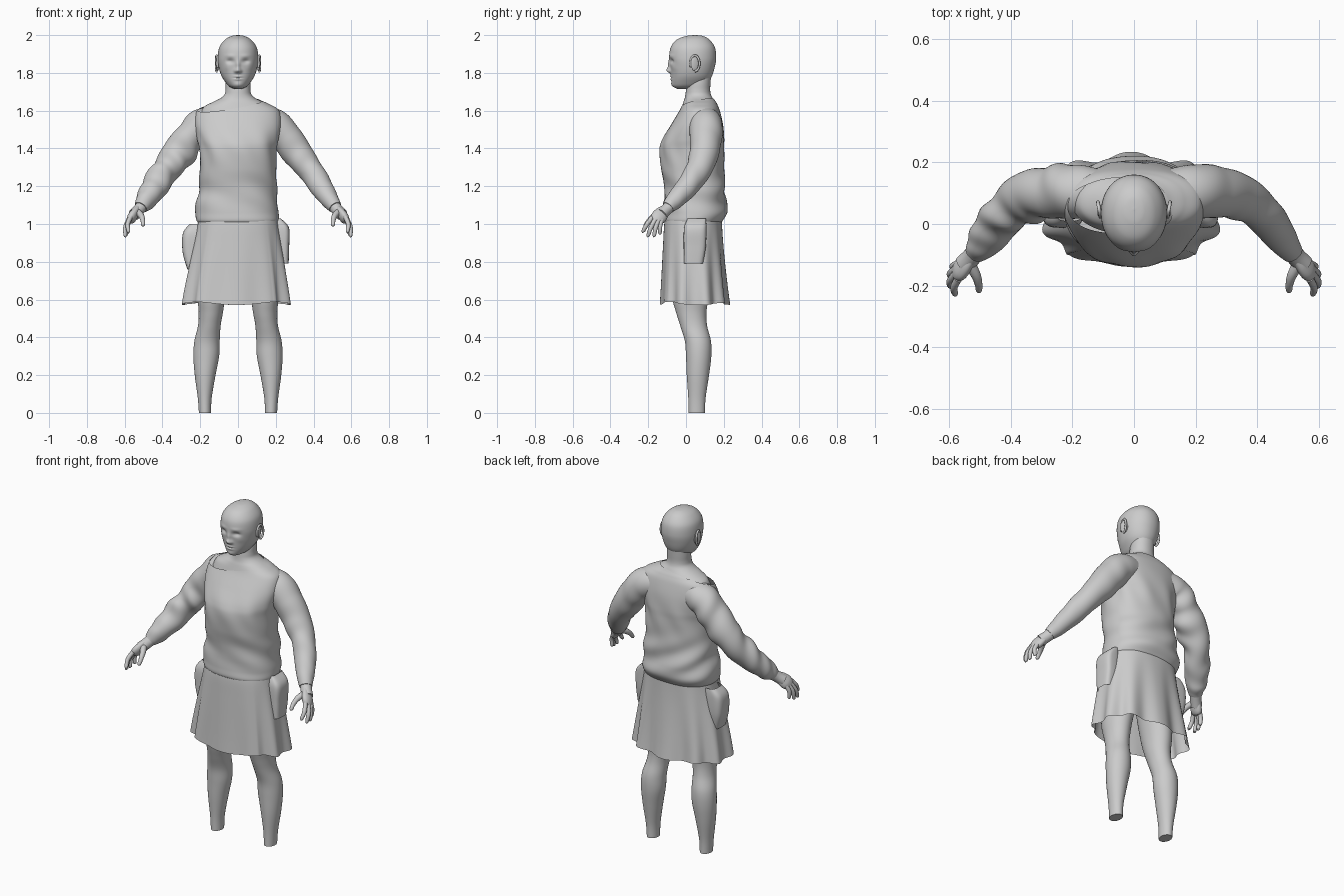
import bpy, bmesh, math
from math import sin, cos, pi, exp
from mathutils import Vector, Matrix


def spline(keys, steps):
    """Smooth Catmull-Rom interpolation of equal-length tuples."""
    out = []
    for i in range(len(keys) - 1):
        a, b, c, d = (keys[min(max(i + k, 0), len(keys) - 1)] for k in (-1, 0, 1, 2))
        for s in range(steps):
            t = s / steps
            out.append([0.5 * (2 * q + (r - p) * t + (2 * p - 5 * q + 4 * r - w) * t * t
                               + (3 * q - p - 3 * r + w) * t ** 3) for p, q, r, w in zip(a, b, c, d)])
    return out + [list(keys[-1])]


def skin(name, rings, caps=(True, True), cut=None):
    bm = bmesh.new()
    vs = [[bm.verts.new(p) for p in ring] for ring in rings]
    n = len(vs[0])
    for a, b in zip(vs, vs[1:]):
        for j in range(n):
            bm.faces.new((a[j], a[(j + 1) % n], b[(j + 1) % n], b[j]))
    if caps[0]:
        bm.faces.new(vs[0])
    if caps[1]:
        bm.faces.new(vs[-1])
    if cut:
        bmesh.ops.bisect_plane(bm, geom=bm.verts[:] + bm.edges[:] + bm.faces[:],
                               plane_co=cut[0], plane_no=cut[1], clear_outer=True)
    bmesh.ops.recalc_face_normals(bm, faces=bm.faces)
    return finish(name, bm)


def finish(name, bm):
    for f in bm.faces:
        f.smooth = len(f.verts) < 8
    me = bpy.data.meshes.new(name)
    bm.to_mesh(me)
    bm.free()
    ob = bpy.data.objects.new(name, me)
    bpy.context.collection.objects.link(ob)
    return ob


def loft(name, keys, n=64, steps=6, power=2.0, deform=None, grow=0, **kw):
    """Horizontal sections: (z, centre x, half width, front y, back y)."""
    rings = []
    for z, cx, hx, yf, yb in spline(keys, steps):
        ring = []
        for j in range(n):
            a = 2 * pi * j / n
            c, s = cos(a), sin(a)
            e = 2 / power
            x = cx + math.copysign(abs(c) ** e, c) * (hx + grow)
            y = (yf + yb) / 2 + math.copysign(abs(s) ** e, s) * ((yb - yf) / 2 + grow)
            p = Vector((x, y, z))
            ring.append(deform(p, a) if deform else p)
        rings.append(ring)
    return skin(name, rings, **kw)


def tube(name, keys, n=32, steps=6, side=1, fold=0, **kw):
    """Round limb through (x, y, z, radius), optionally with cloth folds."""
    pts = spline(keys, steps)
    rings = []
    for i, (x, y, z, r) in enumerate(pts):
        t = (Vector(pts[min(i + 1, len(pts) - 1)][:3]) - Vector(pts[max(i - 1, 0)][:3])).normalized()
        u = t.cross(Vector((0, 1, 0.2))).normalized()
        v = t.cross(u)
        f = i / (len(pts) - 1)
        ring = []
        for j in range(n):
            a = 2 * pi * j / n
            k = r + fold * sin(pi * f) * (sin(40 * f + 2.5 * sin(a + .6)) * (.6 + .4 * cos(a + 9 * f))
                                          + .6 * sin(21 * f + 2 * a))
            p = Vector((x, y, z)) + k * (cos(a) * u + sin(a) * v)
            p.x *= side
            ring.append(p)
        rings.append(ring)
    return skin(name, rings, **kw)


def ball(name, loc, size, tilt=0):
    bm = bmesh.new()
    bmesh.ops.create_uvsphere(bm, u_segments=24, v_segments=16, radius=1, matrix=Matrix.Translation(loc)
                              @ Matrix.Rotation(tilt, 4, 'Z') @ Matrix.Diagonal((*size, 1)))
    return finish(name, bm)


# Head with sculpted face
BUMPS = [(0, 1.813, .014, .014, -.019), (0, 1.84, .011, .024, -.011), (.013, 1.809, .009, .009, -.006),
         (.041, 1.862, .02, .013, .012), (.042, 1.89, .026, .01, -.003), (0, 1.781, .02, .006, -.005),
         (0, 1.766, .019, .006, -.005), (0, 1.774, .022, .003, .003), (0, 1.738, .022, .014, -.004),
         (.06, 1.83, .018, .02, -.003)]


def face(p, a):
    if sin(a) < 0:
        d = sum(h * exp(-((abs(p.x) - x) / sx) ** 2 - ((p.z - z) / sz) ** 2) for x, z, sx, sz, h in BUMPS)
        p.y += d * min(1, -2 * sin(a))
    return p


loft("head", [(2.0, 0, .003, .045, .051), (1.995, 0, .035, .0, .09), (1.975, 0, .07, -.05, .125),
              (1.935, 0, .099, -.081, .153), (1.88, 0, .107, -.089, .16), (1.83, 0, .102, -.083, .152),
              (1.785, 0, .088, -.079, .138), (1.75, 0, .066, -.076, .115), (1.728, 0, .046, -.068, .09),
              (1.715, 0, .02, -.045, .05)], n=144, steps=14, power=2.1, deform=face)
for s in (-1, 1):
    ball("eye", (s * .041, -.054, 1.862), (.016, .013, .010))
    ball("ear", (s * .108, .047, 1.85), (.007, .023, .04), s * .35)
    rim = [(.109 + .008 * (cos(a) + 1) / 2, .047 + .024 * cos(a), 1.85 + .042 * sin(a), .006)
           for a in [2 * pi * i / 12 for i in range(-3, 8)]]
    tube("ear_rim", rim, n=10, steps=3, side=s)

# Neck flowing into bare shoulders
loft("neck", [(1.82, 0, .06, .02, .135), (1.75, 0, .065, .006, .13), (1.71, 0, .066, .0, .128),
              (1.685, 0, .072, -.003, .132), (1.665, 0, .094, -.007, .142), (1.645, 0, .135, -.014, .153),
              (1.62, 0, .18, -.022, .166), (1.58, 0, .2, -.035, .176)], power=2.1, caps=(True, False))
TORSO = [(1.675, 0, .08, -.005, .135), (1.655, 0, .115, -.01, .148), (1.635, 0, .16, -.015, .16),
         (1.6, 0, .212, -.03, .174), (1.53, 0, .225, -.072, .19), (1.45, 0, .21, -.118, .198),
         (1.39, 0, .198, -.133, .198), (1.29, 0, .198, -.127, .197), (1.20, -.001, .2, -.11, .2),
         (1.12, -.005, .21, -.108, .208), (1.06, -.006, .215, -.11, .212), (1.02, -.003, .213, -.112, .192),
         (1.0, 0, .2, -.1, .175)]


# Loose shirt with diagonal folds and a slipped neckline
def drape(p, a):
    w = exp(-((p.z - 1.16) / .11) ** 2) * (.2 + .5 * abs(cos(a)) + .7 * max(0, sin(a)))
    d = .007 * w * sin(40 * p.z + 20 * p.x + 2 * sin(a)) + .003 * exp(-((p.z - 1.4) / .1) ** 2) * sin(9 * a + 20 * p.z)
    return p + Vector((cos(a) * d, sin(a) * d, 0))


loft("shirt", TORSO, n=96, steps=10, power=2.3, deform=drape, grow=.005, caps=(False, False),
     cut=((0, 0, 1.622), (-.16, -.25, 1)))

# Sleeves: smooth on one side, bunched on the other
ARM = [(.10, .10, 1.545, .075), (.19, .105, 1.522, .088), (.26, .105, 1.45, .084), (.325, .093, 1.36, .077),
       (.39, .06, 1.275, .066), (.445, 0, 1.19, .059), (.488, -.06, 1.125, .047), (.515, -.095, 1.088, .035)]
tube("sleeve", ARM, n=40, steps=10, fold=.002)
BUNCHED = [(x, y, z, r + (.008 if .3 < x < .5 else 0)) for x, y, z, r in ARM]
tube("bunched_sleeve", BUNCHED, n=48, steps=14, side=-1, fold=.0065)

# Hands
FINGERS = [(.570, -.178, 1.035, .58, -.226, .955), (.578, -.162, 1.025, .596, -.2, .932),
           (.577, -.145, 1.022, .595, -.168, .932), (.570, -.128, 1.025, .585, -.138, .945)]
for s in (-1, 1):
    tube("wrist", [(.5, -.075, 1.105, .034), (.525, -.105, 1.075, .031), (.55, -.13, 1.05, .032)], side=s)
    palm = tube("palm", [(.525, -.105, 1.085, .022), (.543, -.125, 1.06, .036), (.56, -.145, 1.035, .041),
                         (.573, -.155, 1.018, .032), (.578, -.158, 1.008, .012)], side=s)
    axis = Vector((s * .85, .25, .45)).normalized()
    mid = Vector((s * .555, -.135, 1.045))
    for v in palm.data.vertices:
        v.co -= axis * (v.co - mid).dot(axis) * .4
    for x, y, z, X, Y, Z in FINGERS:
        tube("finger", [(x, y, z, .0125), ((x + X) / 2 + .009, (y + Y) / 2 - .004, (z + Z) / 2 + .004, .0118),
                        (X, Y, Z + .008, .0095), (X - .002, Y, Z, .003)], n=14, side=s)
    tube("thumb", [(.535, -.125, 1.065, .02), (.513, -.165, 1.045, .016), (.504, -.195, 1.02, .0125),
                   (.503, -.215, .995, .01), (.503, -.219, .988, .003)], n=14, side=s)


# Flared skirt, open at the hem, folds deepening downwards
def pleats(p, a):
    t = max(0, min(1, (1.04 - p.z) / .46))
    d = .014 * t ** 1.3 * cos(10 * a + pi) * (.35 if sin(a) < -.75 else 1)
    drop = .008 * t * cos(4 * a) + .02 * t * cos(a) ** 2 * max(0, sin(a))
    return p + Vector((cos(a) * d, sin(a) * d, -drop * t))


loft("skirt", [(1.06, 0, .205, -.105, .19), (1.0, 0, .214, -.115, .19), (.9, -.002, .232, -.12, .194),
               (.78, -.005, .254, -.125, .202), (.66, -.008, .274, -.13, .212), (.58, -.009, .285, -.134, .22)],
     n=144, power=2.4, deform=pleats, caps=(False, False))

# Open side pockets standing off the hips
for s, z in ((-1, .76), (1, .79)):
    k = 0 if s < 0 else -.022
    loft("side_pocket", [(z + .24, s * .21, .03 - .015 * s, .01, .105), (z + .19, s * .228, .064 + k, -.01, .108),
                         (z + .09, s * .232, .061 + k, -.012, .105), (z, s * .232, .036, -.01, .09)],
         n=40, power=3.5, caps=(False, False))

# Legs, cut at the ankle
for s in (-1, 1):
    loft("leg", [(0, s * .175, .032, .014, .1), (.08, s * .176, .037, .012, .104), (.2, s * .174, .055, .004, .122),
                 (.3, s * .168, .068, .0, .134), (.38, s * .164, .067, -.006, .132), (.46, s * .152, .06, -.03, .112),
                 (.53, s * .144, .064, -.052, .108), (.62, s * .14, .074, -.075, .12), (.78, s * .122, .09, -.085, .14),
                 (.95, s * .105, .1, -.085, .16)], n=40)
